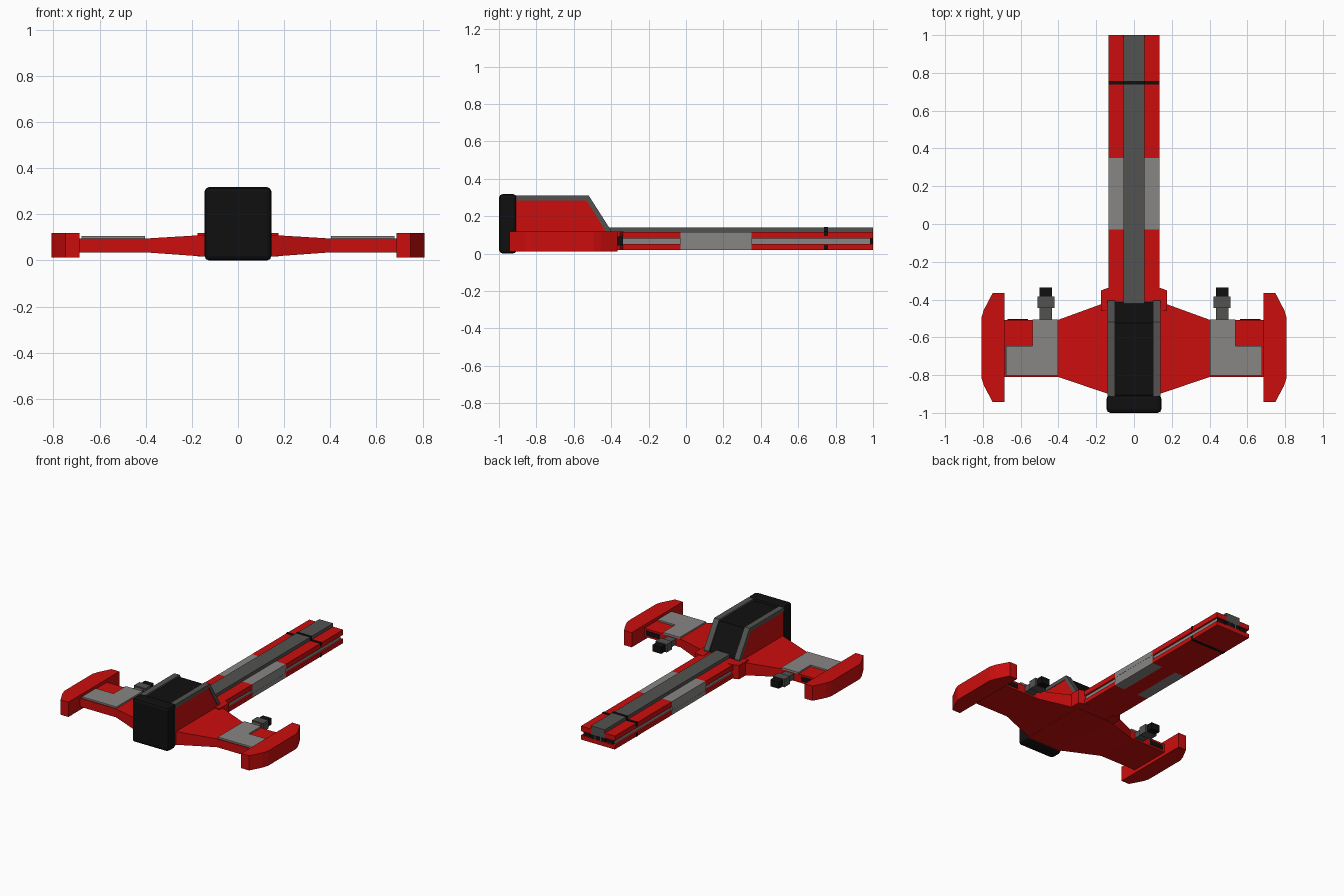
import bpy, bmesh
from mathutils import Vector

if "Cube" in bpy.data.objects:
    bpy.data.objects.remove(bpy.data.objects["Cube"])


def material(name, rgb):
    m = bpy.data.materials.new(name)
    m.diffuse_color = (*rgb, 1)
    m.use_nodes = True
    m.node_tree.nodes["Principled BSDF"].inputs["Base Color"].default_value = m.diffuse_color
    return m


RED = material("red", (0.60, 0.004, 0.004))
LIGHT = material("light grey", (0.245, 0.24, 0.23))
DARK = material("dark grey", (0.085, 0.085, 0.083))
BLACK = material("black", (0.005, 0.005, 0.005))


def finish(name, bm, mat, bevel=0):
    bmesh.ops.recalc_face_normals(bm, faces=bm.faces[:])
    mesh = bpy.data.meshes.new(name)
    bm.to_mesh(mesh)
    bm.free()
    mesh.materials.append(mat)
    ob = bpy.data.objects.new(name, mesh)
    bpy.context.collection.objects.link(ob)
    if bevel:
        b = ob.modifiers.new("bevel", 'BEVEL')
        b.width, b.segments = bevel, 2
    return ob


def loft(name, rings, mat, bevel=0):
    """Join rings of points with side faces and cap both ends."""
    bm = bmesh.new()
    vs = [[bm.verts.new(p) for p in r] for r in rings]
    for a, b in zip(vs, vs[1:]):
        for i in range(len(a)):
            j = (i + 1) % len(a)
            bm.faces.new((a[i], a[j], b[j], b[i]))
    bm.faces.new(vs[0])
    bm.faces.new(vs[-1])
    return finish(name, bm, mat, bevel)


def box(name, x, y, z, mat, bevel=0):
    ring = lambda h: [(x[0], y[0], h), (x[1], y[0], h), (x[1], y[1], h), (x[0], y[1], h)]
    return loft(name, [ring(z[0]), ring(z[1])], mat, bevel)


def plan(name, pts, z, mat, side=1):
    """Extrude a top-view outline upward."""
    return loft(name, [[(side * px, py, h) for px, py in pts] for h in z], mat)


def side_profile(name, pts, x, mat):
    """Extrude a side-view (y, z) outline across x."""
    return loft(name, [[(h, py, pz) for py, pz in pts] for h in x], mat)


# Rear engine block
box("engine_block", (-0.145, 0.145), (-1, -0.905), (0, 0.318), BLACK, 0.02)

# Cabin body, dark canopy and raised rims
side_profile("cabin", [(-0.91, 0.015), (-0.91, 0.285), (-0.53, 0.285),
                       (-0.425, 0.115), (-0.41, 0.015)], (-0.138, 0.138), RED)
side_profile("canopy", [(-0.91, 0.27), (-0.91, 0.298), (-0.525, 0.298),
                        (-0.414, 0.125), (-0.414, 0.1), (-0.44, 0.1), (-0.54, 0.27)],
             (-0.1, 0.1), BLACK)
for s, tag in ((1, "right"), (-1, "left")):
    side_profile("canopy_rim_" + tag,
                 [(-0.91, 0.283), (-0.91, 0.31), (-0.52, 0.31), (-0.405, 0.13),
                  (-0.405, 0.112), (-0.424, 0.112), (-0.531, 0.283)],
                 (s * 0.1, s * 0.141), DARK)

# Long neck: centre slab, recessed strip, top spine
box("neck_keel", (-0.055, 0.055), (-0.45, 1), (0.02, 0.05), RED)
box("neck_strip", (-0.123, 0.123), (-0.45, 0.985), (0.045, 0.085), LIGHT)
box("neck_spine", (-0.055, 0.055), (-0.42, 1), (0.08, 0.14), DARK)

# Neck nose recess and prongs
box("nose_recess", (-0.122, 0.122), (0.984, 0.99), (0.05, 0.08), BLACK)
box("nose_plate", (-0.058, 0.058), (0.99, 0.999), (0.046, 0.116), BLACK)
for i in (-1, 1):
    box("nose_prong", (i * 0.022 - 0.004, i * 0.022 + 0.004), (0.99, 1), (0.05, 0.115), DARK)

# Black strap round the neck
box("strap_top", (-0.058, 0.058), (0.738, 0.758), (0.11, 0.143), BLACK)
box("strap_bottom", (-0.136, 0.136), (0.738, 0.758), (0.018, 0.046), BLACK)

segments = [(-0.45, -0.03, RED), (-0.03, 0.35, LIGHT), (0.35, 1, RED)]
for s, tag in ((1, "right"), (-1, "left")):
    # Upper and lower neck rails in coloured lengths
    for y0, y1, mat in segments:
        for z in ((0.02, 0.05), (0.08, 0.116)):
            box("neck_rail_" + tag, (s * 0.055, s * 0.135), (y0, y1), z, mat)
    box("neck_band_" + tag, (s * 0.1, s * 0.134), (-0.03, 0.35), (0.048, 0.082), LIGHT)
    box("strap_side_" + tag, (s * 0.05, s * 0.136), (0.738, 0.758), (0.094, 0.12), BLACK)

    # Collar where the neck meets the hull
    plan("collar_" + tag, [(0.1, -0.335), (0.138, -0.338), (0.175, -0.352),
                           (0.175, -0.46), (0.1, -0.46)], (0.018, 0.118), RED, s)

    # Tapered wing
    stations = [(0.12, -0.905, -0.405, 0.015, 0.112), (0.40, -0.81, -0.507, 0.035, 0.095),
                (0.70, -0.81, -0.507, 0.035, 0.095)]
    loft("wing_" + tag, [[(s * x, a, lo), (s * x, b, lo), (s * x, b, hi), (s * x, a, hi)]
                         for x, a, b, lo, hi in stations], RED)
    plan("wing_panel_" + tag, [(0.403, -0.802), (0.678, -0.802), (0.678, -0.645),
                               (0.537, -0.645), (0.537, -0.505), (0.403, -0.505)],
         (0.094, 0.106), LIGHT, s)
    box("wing_slot_" + tag, (s * 0.56, s * 0.67), (-0.51, -0.504), (0.048, 0.082), BLACK)

    # Wing tip pod
    plan("wing_tip_" + tag, [(0.686, -0.365), (0.748, -0.365), (0.795, -0.455),
                             (0.808, -0.495), (0.808, -0.815), (0.795, -0.855),
                             (0.748, -0.943), (0.686, -0.943)], (0.012, 0.118), RED, s)

    # Stepped gun
    for part, w, y, z, mat in (("gun_base_", 0.034, (-0.52, -0.445), (0.046, 0.088), DARK),
                               ("gun_body_", 0.045, (-0.445, -0.385), (0.038, 0.096), DARK),
                               ("gun_muzzle_", 0.034, (-0.385, -0.337), (0.043, 0.091), BLACK)):
        box(part + tag, (s * 0.467 - w, s * 0.467 + w), y, z, mat)
